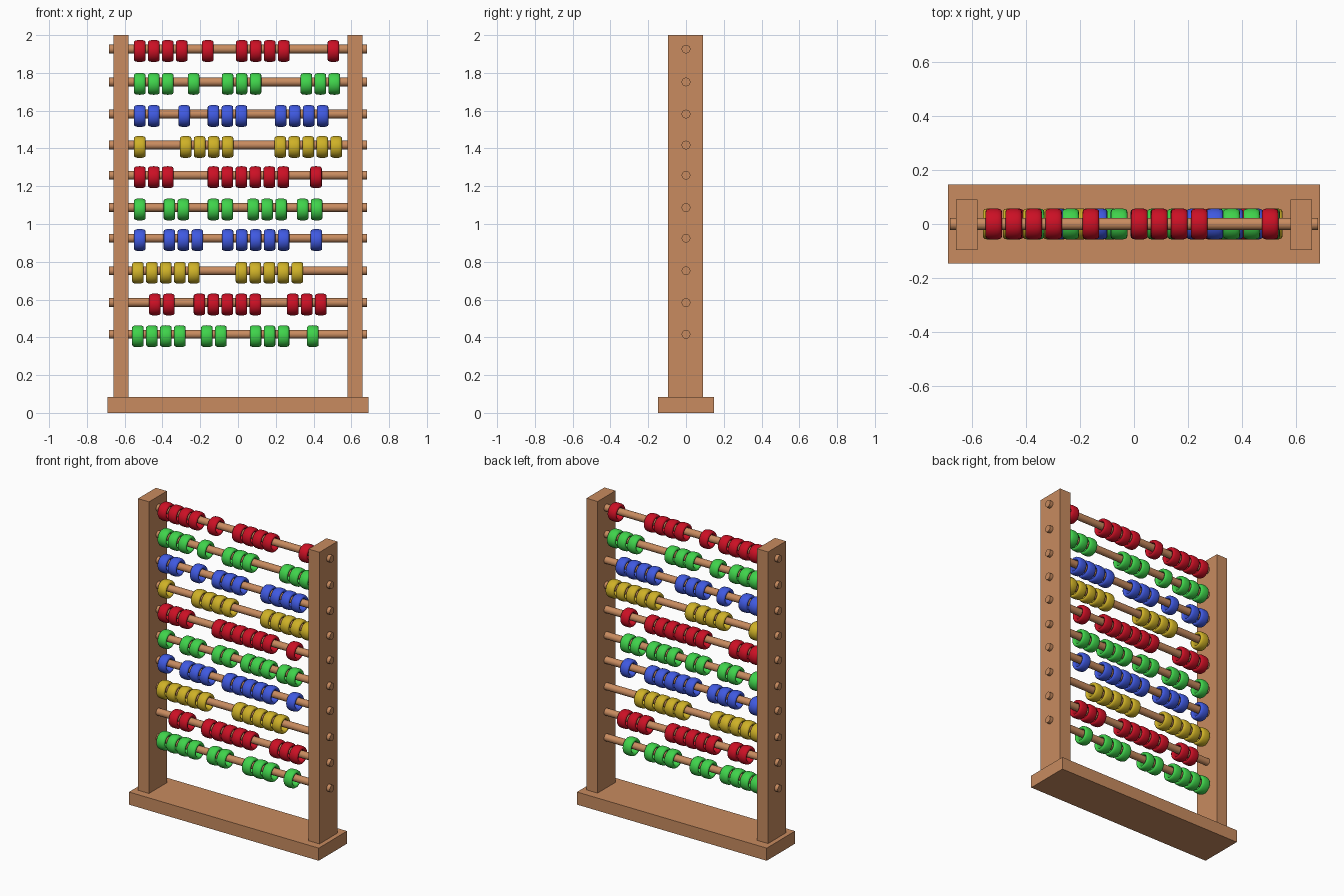
import bpy, bmesh
from math import pi, sin, cos, copysign
from mathutils import Matrix

if "Cube" in bpy.data.objects:
    bpy.data.objects.remove(bpy.data.objects["Cube"])

ROD_R, ROD_HALF = 0.023, 0.683
BEAD_W, BEAD_OUT, BEAD_IN, PITCH = 0.0305, 0.058, 0.033, 0.074


def material(name, rgb):
    m = bpy.data.materials.new(name)
    m.diffuse_color = (*rgb, 1)
    m.use_nodes = True
    m.node_tree.nodes["Principled BSDF"].inputs["Base Color"].default_value = m.diffuse_color
    return m


wood = material("wood", (0.58, 0.26, 0.115))
rod_wood = material("rod_wood", (0.58, 0.26, 0.115))
paints = {
    "red": material("red_paint", (0.60, 0.005, 0.018)),
    "green": material("green_paint", (0.05, 0.65, 0.07)),
    "blue": material("blue_paint", (0.05, 0.10, 0.75)),
    "yellow": material("yellow_paint", (0.62, 0.44, 0.02)),
}


def place(name, mesh, loc):
    ob = bpy.data.objects.new(name, mesh)
    ob.location = loc
    bpy.context.collection.objects.link(ob)
    return ob


def finish(bm, name, mat):
    bmesh.ops.recalc_face_normals(bm, faces=bm.faces)
    mesh = bpy.data.meshes.new(name)
    bm.to_mesh(mesh)
    bm.free()
    mesh.materials.append(mat)
    return mesh


def box(name, size, loc):
    bm = bmesh.new()
    bmesh.ops.create_cube(bm, size=1)
    bmesh.ops.scale(bm, vec=size, verts=bm.verts)
    return place(name, finish(bm, name, wood), loc)


def rod_mesh():
    bm = bmesh.new()
    bmesh.ops.create_cone(bm, cap_ends=True, segments=32, radius1=ROD_R, radius2=ROD_R,
                          depth=2 * ROD_HALF, matrix=Matrix.Rotation(pi / 2, 4, 'Y'))
    for f in bm.faces:
        f.smooth = len(f.verts) == 4
    for e in bm.edges:
        e.smooth = all(len(f.verts) == 4 for f in e.link_faces)
    return finish(bm, "rod", rod_wood)


def bead_mesh(name, mat, around=32, section=16):
    # Ring with a wide, softly squared cross-section, axis along x
    bm = bmesh.new()
    mid, half = (BEAD_OUT + BEAD_IN) / 2, (BEAD_OUT - BEAD_IN) / 2
    soft = lambda v: copysign(abs(v) ** 0.8, v)
    rings = []
    for i in range(around):
        a = 2 * pi * i / around
        ring = []
        for j in range(section):
            t = 2 * pi * j / section
            r = mid + half * soft(sin(t))
            ring.append(bm.verts.new((BEAD_W * soft(cos(t)), r * cos(a), r * sin(a))))
        rings.append(ring)
    for i in range(around):
        p, q = rings[i], rings[(i + 1) % around]
        for j in range(section):
            k = (j + 1) % section
            bm.faces.new((p[j], p[k], q[k], q[j])).smooth = True
    return finish(bm, name, mat)


# Frame
box("base", (1.38, 0.294, 0.083), (0, 0, 0.0415))
for side, x in (("left", -0.62), ("right", 0.62)):
    box(side + "_post", (0.08, 0.186, 1.92), (x, -0.003, 1.04))

# Rows from top to bottom: rod height, colour, bead groups as (first x, count)
rows = [
    (1.926, "red", [(-.52, 4), (-.16, 1), (.02, 4), (.505, 1)]),
    (1.752, "green", [(-.52, 3), (-.235, 1), (-.055, 3), (.362, 3)]),
    (1.582, "blue", [(-.52, 2), (-.285, 1), (-.13, 3), (.226, 4)]),
    (1.418, "yellow", [(-.52, 1), (-.277, 4), (.224, 5)]),
    (1.258, "red", [(-.52, 3), (-.13, 6), (.413, 1)]),
    (1.087, "green", [(-.52, 1), (-.363, 2), (-.13, 2), (.08, 3), (.342, 2)]),
    (0.925, "blue", [(-.52, 1), (-.363, 3), (-.055, 5), (.415, 1)]),
    (0.752, "yellow", [(-.53, 5), (.018, 5)]),
    (0.584, "red", [(-.44, 2), (-.204, 5), (.29, 3)]),
    (0.416, "green", [(-.53, 4), (-.165, 2), (.093, 3), (.396, 1)]),
]

# Rods and the loose beads hanging on them
rod = rod_mesh()
beads = {c: bead_mesh(c + "_bead", m) for c, m in paints.items()}
for n, (z, colour, groups) in enumerate(rows, 1):
    place(f"rod_{n}", rod, (0, 0, z))
    for x, count in groups:
        for i in range(count):
            place(f"{colour}_bead_row_{n}", beads[colour], (x + i * PITCH, 0, z - 0.01))
